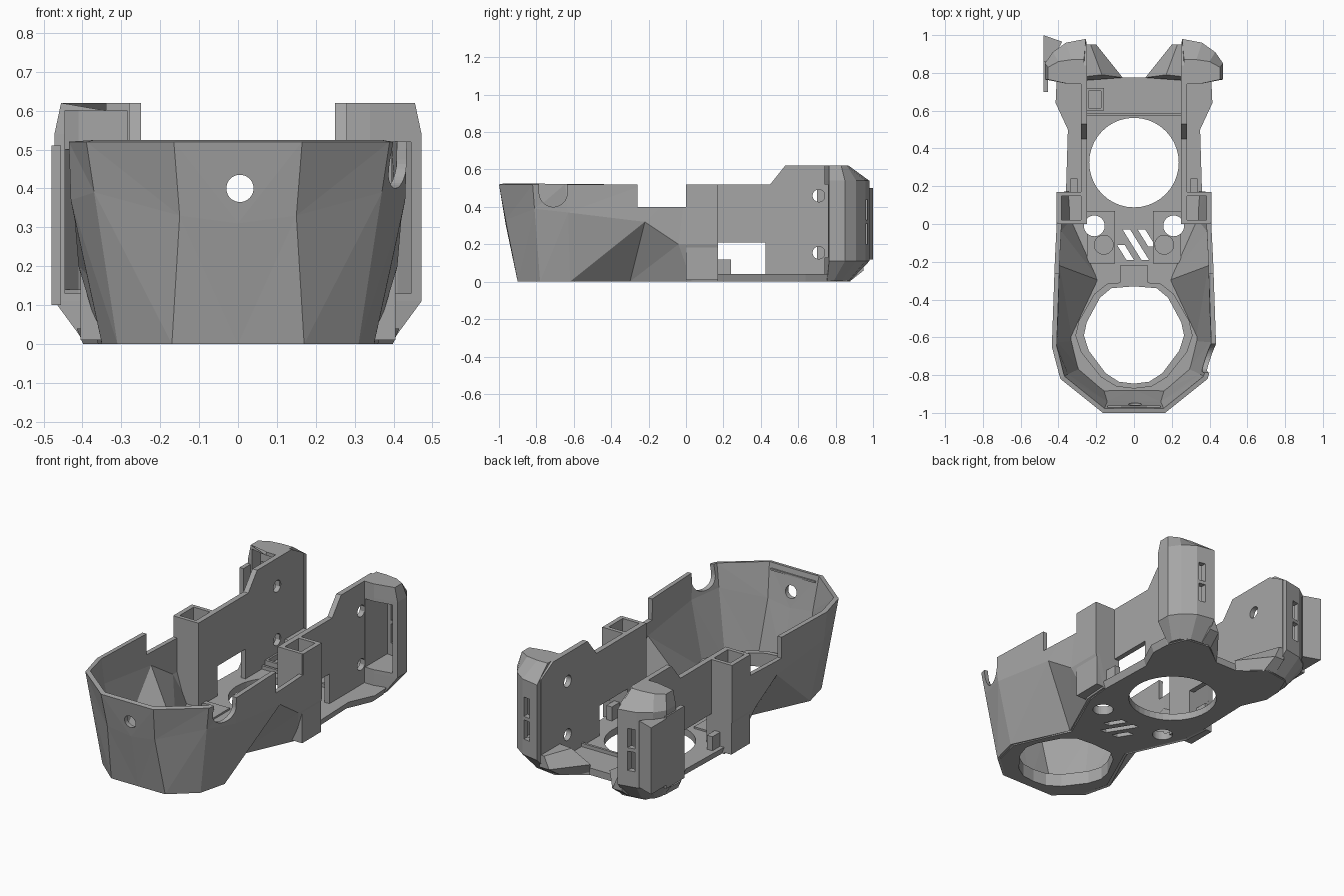
import bpy, bmesh, math
from mathutils import Vector

old = bpy.data.objects.get("Cube")
if old:
    bpy.data.objects.remove(old, do_unlink=True)

grey = bpy.data.materials.new("plain grey")
grey.use_nodes = True
GREY = (0.38, 0.38, 0.38, 1)
grey.diffuse_color = GREY
grey.node_tree.nodes["Principled BSDF"].inputs["Base Color"].default_value = GREY


def make(name, bm, fix=True):
    if fix:
        bmesh.ops.recalc_face_normals(bm, faces=bm.faces[:])
    me = bpy.data.meshes.new(name)
    bm.to_mesh(me)
    bm.free()
    me.materials.append(grey)
    ob = bpy.data.objects.new(name, me)
    bpy.context.collection.objects.link(ob)
    return ob


def loft(name, rings):
    """Closed solid through rings with equal point counts."""
    bm = bmesh.new()
    vs = [[bm.verts.new(p) for p in r] for r in rings]
    n = len(vs[0])
    for lo, hi in zip(vs, vs[1:]):
        for i in range(n):
            j = (i + 1) % n
            bm.faces.new((lo[i], lo[j], hi[j], hi[i]))
    bm.faces.new(vs[0][::-1])
    bm.faces.new(vs[-1])
    return make(name, bm)


def prism(name, pts, a, b, axis="z"):
    place = {"z": lambda p, h: (p[0], p[1], h),
             "x": lambda p, h: (h, p[0], p[1]),
             "y": lambda p, h: (p[0], h, p[1])}[axis]
    return loft(name, [[place(p, h) for p in pts] for h in (a, b)])


def box(name, x0, x1, y0, y1, z0, z1):
    return prism(name, [(x0, y0), (x1, y0), (x1, y1), (x0, y1)], z0, z1)


def rod(cx, cy, r, a, b, axis="z", name="cutter"):
    n = 40
    pts = [(cx + r * math.cos(math.tau * i / n), cy + r * math.sin(math.tau * i / n)) for i in range(n)]
    return prism(name, pts, a, b, axis)


def apply(ob, kind, **settings):
    m = ob.modifiers.new(kind.lower(), kind)
    for k, v in settings.items():
        setattr(m, k, v)
    bpy.context.view_layer.objects.active = ob
    bpy.ops.object.modifier_apply(modifier=m.name)


def cut(ob, *cutters):
    for c in cutters:
        apply(ob, "BOOLEAN", operation="DIFFERENCE", solver="EXACT", object=c)
        bpy.data.objects.remove(c, do_unlink=True)


def both(pts):
    """Closed outline from its +x half."""
    return pts + [(-x, y) for x, y in reversed(pts) if abs(x) > 1e-4]


def mirrored(ob):
    apply(ob, "MIRROR", use_mirror_merge=False)
    return ob


# Faceted front bucket, open at the back
bottom = [(0, -.9, 0), (.17, -.9, 0), (.31, -.78, 0), (.35, -.62, 0),
          (.2, -.3, 0), (.35, .03, 0), (.36, .17, 0)]
middle = [(0, -.965, .31), (.15, -.965, .33), (.37, -.81, .39), (.43, -.63, .37),
          (.42, -.22, .32), (.41, -.04, .2), (.41, .17, .2)]
top = [(0, -1, .52), (.165, -1, .52), (.39, -.82, .52), (.435, -.65, .52),
       (.42, -.22, .52), (.41, 0, .52), (.41, .17, .52)]
bm = bmesh.new()
rows = [[bm.verts.new(p) for p in r] for r in (bottom, middle, top)]
for lo, hi in zip(rows, rows[1:]):
    for i in range(len(lo) - 1):
        bm.faces.new((lo[i], lo[i + 1], hi[i + 1]))
        bm.faces.new((lo[i], hi[i + 1], hi[i]))
bucket = make("front_bucket", bm, fix=False)
apply(bucket, "MIRROR", use_clip=True)
apply(bucket, "SOLIDIFY", thickness=.026, offset=-1)
cut(bucket,
    box("cutter", -.6, .6, -.26, 0.005, .4, .7),
    rod(-.71, .475, .075, .34, .6, "x"),
    box("cutter", .34, .6, -.785, -.635, .475, .7),
    rod(.005, .4, .035, -1.1, -.85, "y"))

# Floor plate with its openings
floor_half = [(0, -.895), (.165, -.895), (.305, -.775), (.345, -.62), (.195, -.3), (.345, .03),
              (.36, .17), (.35, .5), (.415, .64), (.41, .75), (.36, .86), (.22, .88), (.07, .775), (0, .775)]
outline = both(floor_half)
floor = loft("floor_plate", [[(x * s, y, z) for x, y in outline]
                             for s, z in ((.96, 0), (1, .04))])
nozzle = both([(0, -.33), (.12, -.34), (.18, -.39), (.25, -.52), (.265, -.59),
               (.24, -.67), (.15, -.79), (.08, -.835), (0, -.845)])
cut(floor, prism("cutter", nozzle, -.1, .2), rod(0, .325, .237, -.1, .2),
    *[rod(s * .21, -.01, .055, -.1, .2) for s in (-1, 1)],
    *[rod(s * .16, -.11, .05, .028, .2) for s in (-1, 1)])
for x0, y0, y1 in ((-.09, -.11, -.19), (-.06, -.03, -.19), (.02, -.03, -.12)):
    lean = (y0 - y1) * .62
    cut(floor, prism("cutter", [(x0, y0), (x0 + .04, y0), (x0 + .04 + lean, y1), (x0 + lean, y1)], -.1, .2))

# Collar around the front opening
collar = prism("front_collar", [(x * 1.17, -.585 + (y + .585) * 1.1) for x, y in nozzle], .01, .075)
cut(collar, prism("cutter", nozzle, -.1, .2))
box("collar_bridge", -.075, .075, -.31, -.22, .03, .07)

# Screw pads beside the vents
pads = box("screw_pad", .1, .25, -.21, .07, .035, .05)
cut(pads, rod(.21, -.01, .055, -.1, .2), rod(.16, -.11, .05, -.1, .2))
mirrored(pads)

# Tall rear side walls
wall = prism("side_wall", [(0, .01), (0, .52), (.45, .52), (.53, .62), (.84, .62),
                           (.95, .56), (.95, .11), (.88, .01)], .25, .28, "x")
cut(wall, box("cutter", .2, .4, .17, .425, .04, .21),
    *[rod(.71, z, .033, .2, .4, "x") for z in (.155, .46)])
mirrored(wall)

# Hollow square posts where bucket and walls meet
post = box("corner_post", .25, .405, 0, .17, .01, .52)
cut(post, box("cutter", .275, .385, .022, .148, .06, .7))
mirrored(post)
mirrored(box("wall_tab", .3, .335, .165, .24, .03, .12))

# Rear wings, each a curved pocket open at the front
low = [(.255, .74), (.24, .88), (.33, .87), (.38, .83), (.395, .79), (.395, .755), (.34, .74)]
full = [(.255, .74), (.255, .98), (.36, .96), (.43, .91), (.472, .85), (.472, .765), (.34, .74)]
crown = [(.26, .74), (.265, .87), (.33, .87), (.4, .86), (.455, .83), (.455, .765), (.34, .74)]
inner = [(.285, .7), (.285, .94), (.35, .93), (.41, .89), (.445, .84), (.445, .7)]
for side, label, roof in ((1, "left", .52), (-1, "right", .6)):
    wing = loft(label + "_rear_wing", [[(side * x, y, z) for x, y in ring] for ring, z in
                                       ((low, .005), (full, .11), (full, .54), (crown, .62))])
    cut(wing, prism("cutter", [(side * x, y if roof < .55 else min(y, .85)) for x, y in inner], .13, roof))
    if side < 0:
        cut(wing, prism("cutter", [(side * x, y) for x, y in inner], .14, .5))
    # Stacked vertical slots through the back
    for z in (.2, .33):
        xs = sorted((side * .31, side * .35))
        cut(wing, box("cutter", xs[0], xs[1], .88, 1.1, z, z + .11))

# Extra flange on one wing
box("wing_flange", -.48, -.455, .7, .86, .1, .51)
prism("wing_fin", [(-.48, .83), (-.455, .83), (-.38, .965), (-.48, 1)], .12, .5)

# Sloped gussets joining floor and wings
gusset = [(.06, .775), (.26, .76), (.26, .95), (.2, .95)]
gusset_low = [(.07, .775), (.26, .76), (.26, .88), (.19, .87)]
gusset_top = [(.17, .79), (.26, .78), (.26, .95), (.23, .95)]
mirrored(loft("rear_gusset", [[(x, y, z) for x, y in ring] for ring, z in
                              ((gusset_low, .005), (gusset, .06), (gusset_top, .13))]))

# Small ribs on the rear floor
box("rear_rib", -.25, .25, .572, .586, .03, .06)
frame = box("floor_socket", -.255, -.16, .6, .72, .03, .08)
cut(frame, box("cutter", -.24, -.175, .615, .705, .05, .2))
box("front_inner_ledge", -.14, .14, -.975, -.962, .485, .495)
